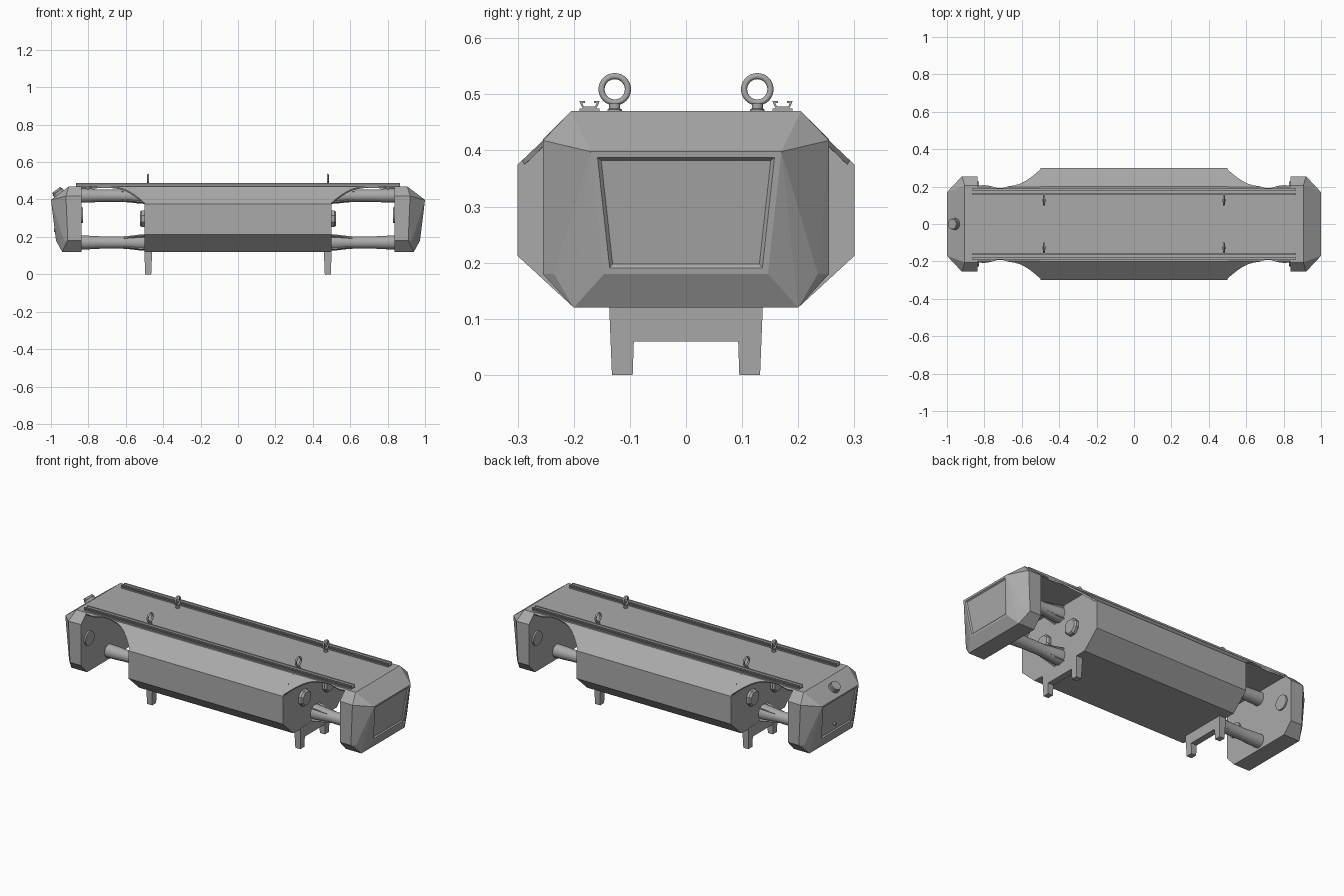
import bpy, bmesh, math
from mathutils import Vector, Matrix

if "Cube" in bpy.data.objects:
    bpy.data.objects.remove(bpy.data.objects["Cube"])

grey = bpy.data.materials.new("grey metal")
grey.diffuse_color = (0.40, 0.40, 0.40, 1)
grey.use_nodes = True
grey.node_tree.nodes["Principled BSDF"].inputs["Base Color"].default_value = grey.diffuse_color


def finish(name, bm, smooth=False):
    bmesh.ops.recalc_face_normals(bm, faces=bm.faces)
    me = bpy.data.meshes.new(name)
    bm.to_mesh(me)
    bm.free()
    me.materials.append(grey)
    ob = bpy.data.objects.new(name, me)
    bpy.context.collection.objects.link(ob)
    if smooth:
        bpy.context.view_layer.objects.active = ob
        ob.select_set(True)
        bpy.ops.object.shade_smooth_by_angle(angle=math.radians(35))
        ob.select_set(False)
    return ob


def loft(name, rings, smooth=False):
    """Skin a list of matching closed rings and cap both ends."""
    bm = bmesh.new()
    vs = [[bm.verts.new(p) for p in r] for r in rings]
    n = len(rings[0])
    for a, b in zip(vs, vs[1:]):
        for i in range(n):
            j = (i + 1) % n
            bm.faces.new((a[i], a[j], b[j], b[i]))
    bm.faces.new(vs[0])
    bm.faces.new(vs[-1])
    return finish(name, bm, smooth)


def prism(name, yz, x0, x1):
    return loft(name, [[(x, y, z) for y, z in yz] for x in (x0, x1)])


def lathe(name, profile, centre, axis, sides=24, smooth=True):
    """Stack of circles; profile holds (distance along axis, radius)."""
    rot = Vector(axis).to_track_quat('Z', 'Y')
    c = Vector(centre)
    rings = []
    for d, r in profile:
        rings.append([c + rot @ Vector((r * math.cos(t), r * math.sin(t), d))
                      for t in ((i + .5) * math.tau / sides for i in range(sides))])
    return loft(name, rings, smooth)


# Central eight-sided housing
housing = [(-.2, .12), (.2, .12), (.3, .212), (.3, .375),
           (.2, .47), (-.2, .47), (-.3, .375), (-.3, .212)]
prism("housing", housing, -.5, .5)

# Top skin with concave flared sides reaching the end caps
outline = [(.49, .30), (.505, .288), (.525, .27), (.55, .25), (.58, .23), (.61, .215),
           (.64, .206), (.67, .202), (.695, .194), (.73, .192), (.765, .203),
           (.80, .208), (.84, .206)]
for s, side in ((1, "right"), (-1, "left")):
    rings = []
    for x, y in outline:
        top = min(y, .2)
        z = .47 - max(y - .2, 0) * .95
        upper = [(-y, z), (-top + .001, .47), (top - .001, .47), (y, z)]
        lower = [(a * .985, b - .008) for a, b in reversed(upper)]
        rings.append([(s * x, a, b) for a, b in upper + lower])
    loft("top_skin_" + side, rings)

# End caps: faceted shells with a recessed panel on the sloping outer face
for s, side in ((1, "right"), (-1, "left")):
    bm = bmesh.new()
    for m in (1, -1):
        for x, y, z in [(.838, .255, .42), (.838, .255, .18), (.838, .205, .47),
                        (.838, .20, .12), (.92, .255, .418), (.91, .255, .18),
                        (.905, .205, .47), (.94, .20, .12), (.93, .235, .18),
                        (1.0, .17, .398), (.973, .146, .18)]:
            bm.verts.new((s * x, m * y, z))
    bmesh.ops.convex_hull(bm, input=bm.verts)
    bmesh.ops.dissolve_limit(bm, angle_limit=.01, verts=bm.verts, edges=bm.edges)
    bmesh.ops.recalc_face_normals(bm, faces=bm.faces)
    bm.normal_update()
    face = max(bm.faces, key=lambda f: s * f.normal.x)
    bmesh.ops.inset_region(bm, faces=[face], thickness=.011, use_even_offset=True)
    bmesh.ops.inset_region(bm, faces=[face], thickness=.006, depth=-.007,
                           use_even_offset=True)
    finish("end_cap_" + side, bm)

    # Flared connecting tubes with stiffening fins
    for z, level in ((.42, "upper"), (.17, "lower")):
        lathe(f"tube_{level}_{side}",
              [(.49, .044), (.53, .042), (.57, .037), (.62, .033), (.73, .033),
               (.78, .036), (.845, .038)], (0, 0, z), (s, 0, 0))
        for k in range(4):
            rot = Matrix.Rotation(math.pi / 4 + k * math.pi / 2, 3, 'X')
            rings = []
            for w in (-.003, .003):
                rings.append([rot @ Vector((s * x, w, r)) + Vector((0, 0, z))
                              for x, r in ((.495, .02), (.495, .055), (.53, .05),
                                           (.63, .032), (.63, .02))])
            loft(f"fin_{level}_{side}_{k}", rings)

    # Octagonal bosses on the housing ends and round plugs inside the caps
    for m in (1, -1):
        lathe("housing_boss", [(.495, .048), (.515, .048), (.525, .04)],
              (0, m * .11, .297), (s, 0, 0), 8, False)
        lathe("cap_plug", [(0, .042), (.012, .042)],
              (s * .841, m * .185, .315), (-s, 0, 0))

    # Tapered support foot with two legs
    outer = [(-.137, .125), (-.132, 0), (-.095, 0), (-.093, .06),
             (.093, .06), (.095, 0), (.132, 0), (.137, .125)]
    rings = []
    for e in (-1, 1):
        rings.append([(s * .48 + e * (.016 + .04 * z), y, z) for y, z in outer])
    loft("support_foot_" + side, rings)

    # Lifting eyes: collar, stem and ring
    for m in (1, -1):
        y = m * .127
        lathe("eye_stem", [(0, .013), (.005, .013), (.007, .010), (.016, .010)],
              (s * .48, y, .468), (0, 0, 1), 16)
        bpy.ops.mesh.primitive_torus_add(
            location=(s * .48, y, .509), rotation=(0, math.pi / 2, 0),
            major_segments=32, minor_segments=10, major_radius=.0235, minor_radius=.0055)
        eye = bpy.context.object
        eye.name = "lifting_eye"
        eye.data.materials.append(grey)
        bpy.ops.object.shade_smooth()
        eye.select_set(False)

# Slotted mounting rails along the deck
for m, side in ((1, "back"), (-1, "front")):
    half = [(.018, .469), (.018, .475), (.012, .475), (.015, .480), (.018, .488),
            (.008, .488), (.008, .485), (.013, .485), (.010, .478)]
    section = half + [(-y, z) for y, z in reversed(half)]
    prism("rail_" + side, [(m * .172 + y, z) for y, z in section], -.865, .865)

# Connector and small button on the left cap
lathe("connector", [(-.02, .032), (.012, .032), (.014, .028), (.024, .028)],
      (-.958, 0, .432), (-.6, 0, .8))
lathe("button", [(-.008, .009), (.006, .009)], (-.978, .02, .235), (-1, 0, 0), 12)
